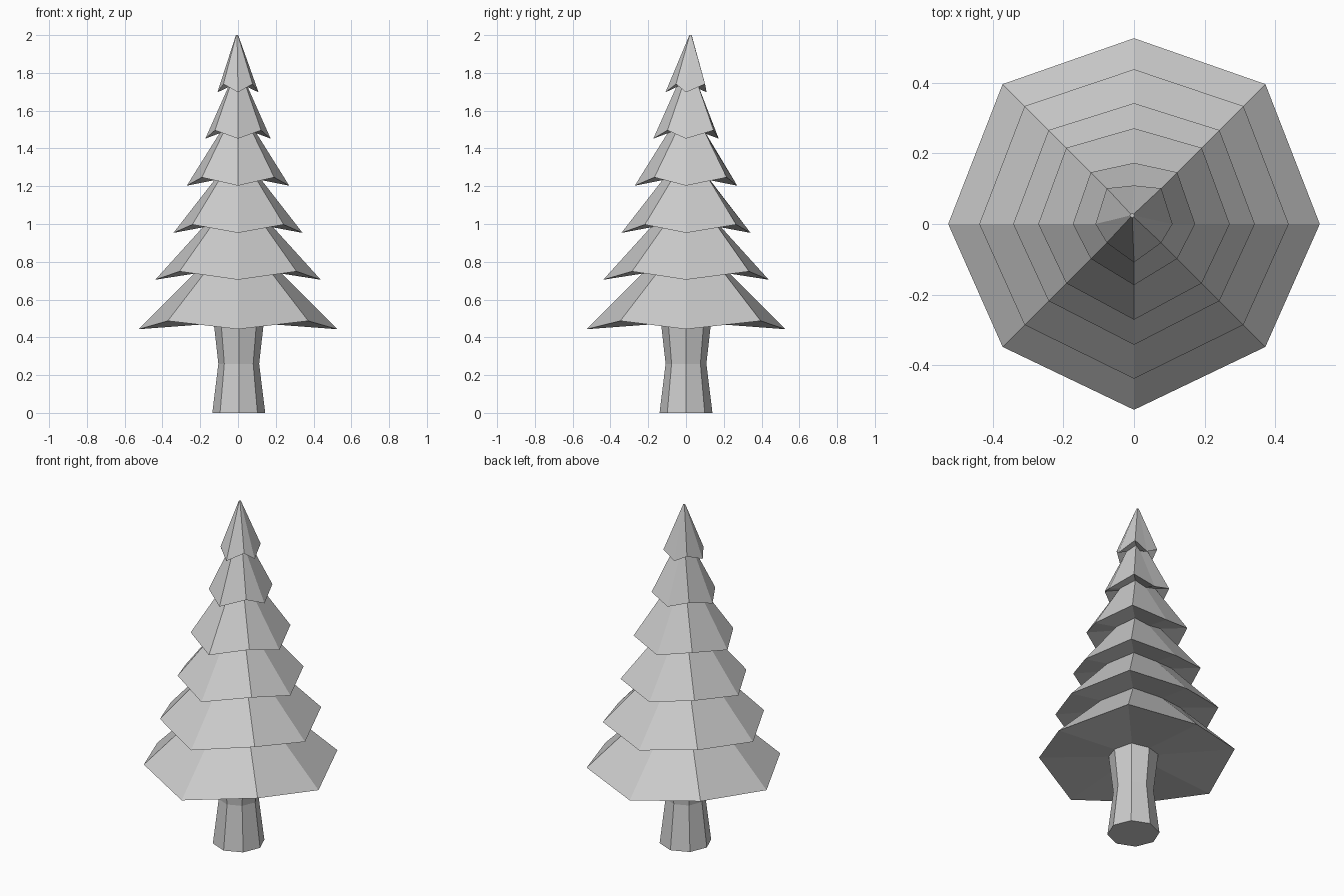
import bpy, bmesh
from math import cos, sin, pi

if "Cube" in bpy.data.objects:
    bpy.data.objects.remove(bpy.data.objects["Cube"])

SIDES = 8


def ring(bm, r, z, lift=0.0, shift=(0.0, 0.0)):
    """Octagon; the diagonal corners are raised by lift and moved by shift."""
    verts = []
    for i in range(SIDES):
        a = 2 * pi * i / SIDES
        k = i % 2
        verts.append(bm.verts.new((r * cos(a) + k * shift[0],
                                   r * sin(a) + k * shift[1], z + k * lift)))
    return verts


def loft(name, bm, rings):
    """Skin a stack of rings and close both ends."""
    for lo, hi in zip(rings, rings[1:]):
        for i in range(SIDES):
            j = (i + 1) % SIDES
            bm.faces.new((lo[i], lo[j], hi[j], hi[i]))
    bm.faces.new(rings[0][::-1])
    bm.faces.new(rings[-1])
    bmesh.ops.recalc_face_normals(bm, faces=bm.faces)
    mesh = bpy.data.meshes.new(name)
    bm.to_mesh(mesh)
    bm.free()
    obj = bpy.data.objects.new(name, mesh)
    bpy.context.collection.objects.link(obj)
    return obj


# Trunk with a narrow waist
bm = bmesh.new()
trunk = loft("trunk", bm, [ring(bm, r, z) for r, z in
                           ((0.14, 0), (0.108, 0.26), (0.135, 0.5))])
trunk.location.x = 0.004

# Foliage: each tier is (rim radius, rim height, inner radius, inner height)
tiers = [
    (0.526, 0.443, 0.233, 0.737),
    (0.438, 0.705, 0.187, 0.982),
    (0.342, 0.953, 0.125, 1.232),
    (0.271, 1.203, 0.098, 1.480),
    (0.173, 1.452, 0.052, 1.724),
    (0.109, 1.697, None, None),
]
SHIFT = (0.0, 0.024)
bm = bmesh.new()
rings = [ring(bm, 0.125, 0.473, 0.01)]
for rim_r, rim_z, in_r, in_z in tiers:
    rings.append(ring(bm, rim_r, rim_z, 0.044, SHIFT))
    if in_r:
        rings.append(ring(bm, in_r, in_z, 0.02, SHIFT))

# Tiny flat tip, slightly off centre
tip = ring(bm, 0.006, 2.0)
for v in tip:
    v.co.x -= 0.005
    v.co.y += 0.024
rings.append(tip)
loft("foliage", bm, rings)
